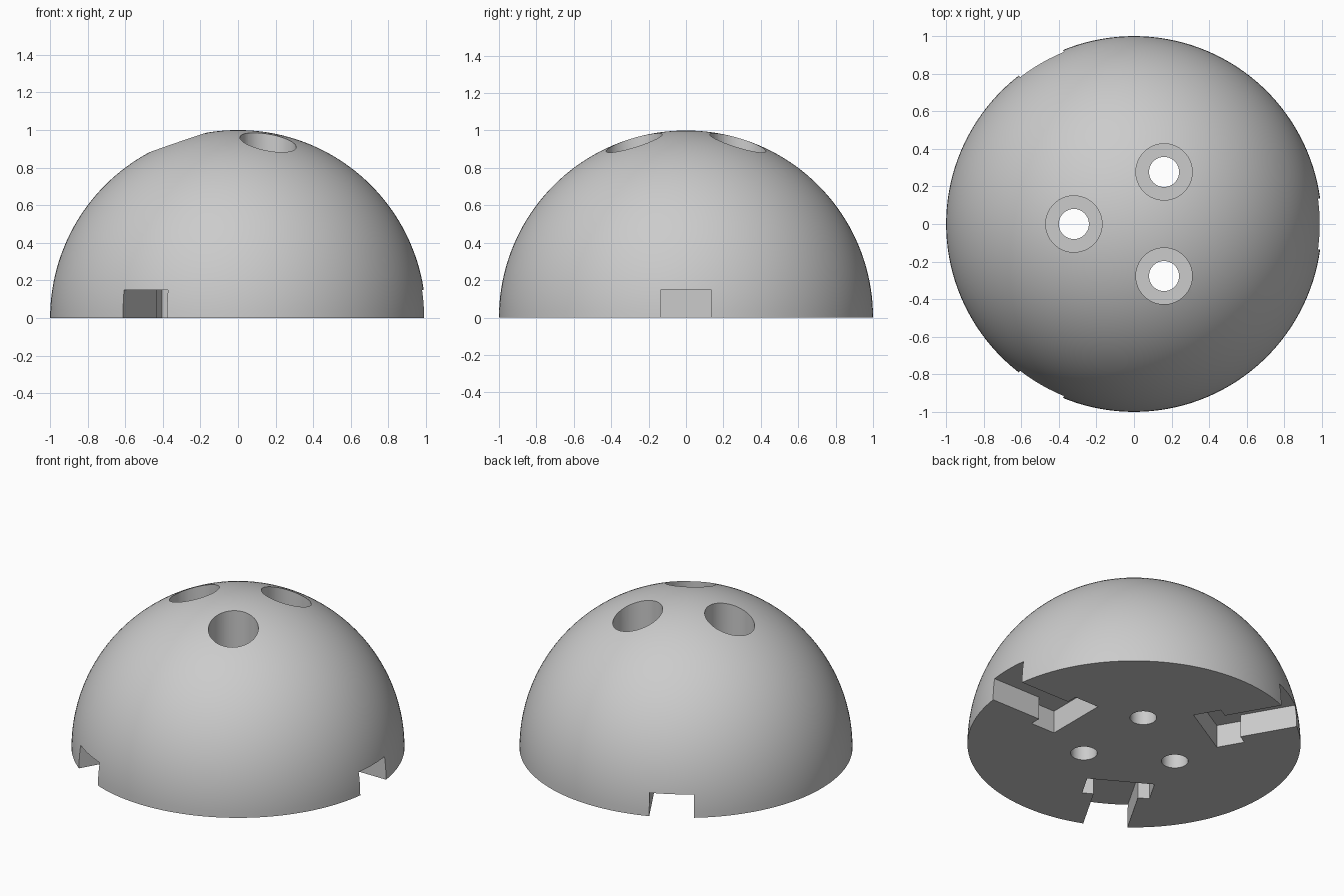
import bpy, bmesh
from math import sin, cos, pi, radians
from mathutils import Matrix, Vector

if "Cube" in bpy.data.objects:
    bpy.data.objects.remove(bpy.data.objects["Cube"])

grey = bpy.data.materials.new("light_grey")
grey.use_nodes = True
grey.diffuse_color = (0.6, 0.6, 0.6, 1)
grey.node_tree.nodes["Principled BSDF"].inputs["Base Color"].default_value = (0.6, 0.6, 0.6, 1)


def make_object(name, bm):
    bmesh.ops.recalc_face_normals(bm, faces=bm.faces)
    mesh = bpy.data.meshes.new(name)
    bm.to_mesh(mesh)
    bm.free()
    mesh.materials.append(grey)
    ob = bpy.data.objects.new(name, mesh)
    bpy.context.collection.objects.link(ob)
    return ob


def lathe(name, profile, steps):
    """Revolve (radius, height) points around z; the ends lie on the axis."""
    bm = bmesh.new()
    verts = [bm.verts.new((r, 0, z)) for r, z in profile]
    edges = [bm.edges.new(pair) for pair in zip(verts, verts[1:])]
    bmesh.ops.spin(bm, geom=verts + edges, axis=(0, 0, 1), cent=(0, 0, 0),
                   angle=2 * pi, steps=steps, use_merge=False)
    bmesh.ops.remove_doubles(bm, verts=bm.verts, dist=1e-5)
    return make_object(name, bm)


def prism(name, outline, bottom, top):
    bm = bmesh.new()
    face = bm.faces.new([bm.verts.new((x, y, bottom)) for x, y in outline])
    new = bmesh.ops.extrude_face_region(bm, geom=[face])["geom"]
    bmesh.ops.translate(bm, vec=(0, 0, top - bottom),
                        verts=[v for v in new if isinstance(v, bmesh.types.BMVert)])
    return make_object(name, bm)


# Solid half ball
RINGS = 40
arc = [(cos(i * pi / 2 / RINGS), sin(i * pi / 2 / RINGS)) for i in range(RINGS)]
dome = lathe("dome", [(0, 0)] + arc + [(0, 1)], 144)

# Cutters: stepped bolt holes and T-shaped slots, three of each
cutters = []
half_outline = [(0.455, 0.205), (0.63, 0.205), (0.63, 0.135), (1.2, 0.135)]
slot_outline = half_outline + [(x, -y) for x, y in reversed(half_outline)]
for i in range(3):
    angle = radians(120 * i)
    slot = prism("slot_cutter", slot_outline, -0.1, 0.15)
    slot.data.transform(Matrix.Rotation(angle, 4, 'Z'))
    hole = lathe("bolt_hole_cutter", [(0, -0.1), (0.08, -0.1), (0.08, 0.35),
                                      (0.15, 0.35), (0.15, 1.2), (0, 1.2)], 64)
    side = angle + radians(60)
    hole.data.transform(Matrix.Translation(Vector((0.32 * cos(side), 0.32 * sin(side), 0))))
    cutters += [slot, hole]

# Cut the dome, then drop the cutters
bpy.ops.object.select_all(action='DESELECT')
bpy.context.view_layer.objects.active = dome
dome.select_set(True)
for cutter in cutters:
    cutter.hide_render = True
    mod = dome.modifiers.new("cut", 'BOOLEAN')
    mod.operation = 'DIFFERENCE'
    mod.solver = 'EXACT'
    mod.object = cutter
    bpy.ops.object.modifier_apply(modifier=mod.name)
for cutter in cutters:
    bpy.data.objects.remove(cutter)

bpy.ops.object.shade_smooth_by_angle(angle=radians(25))
